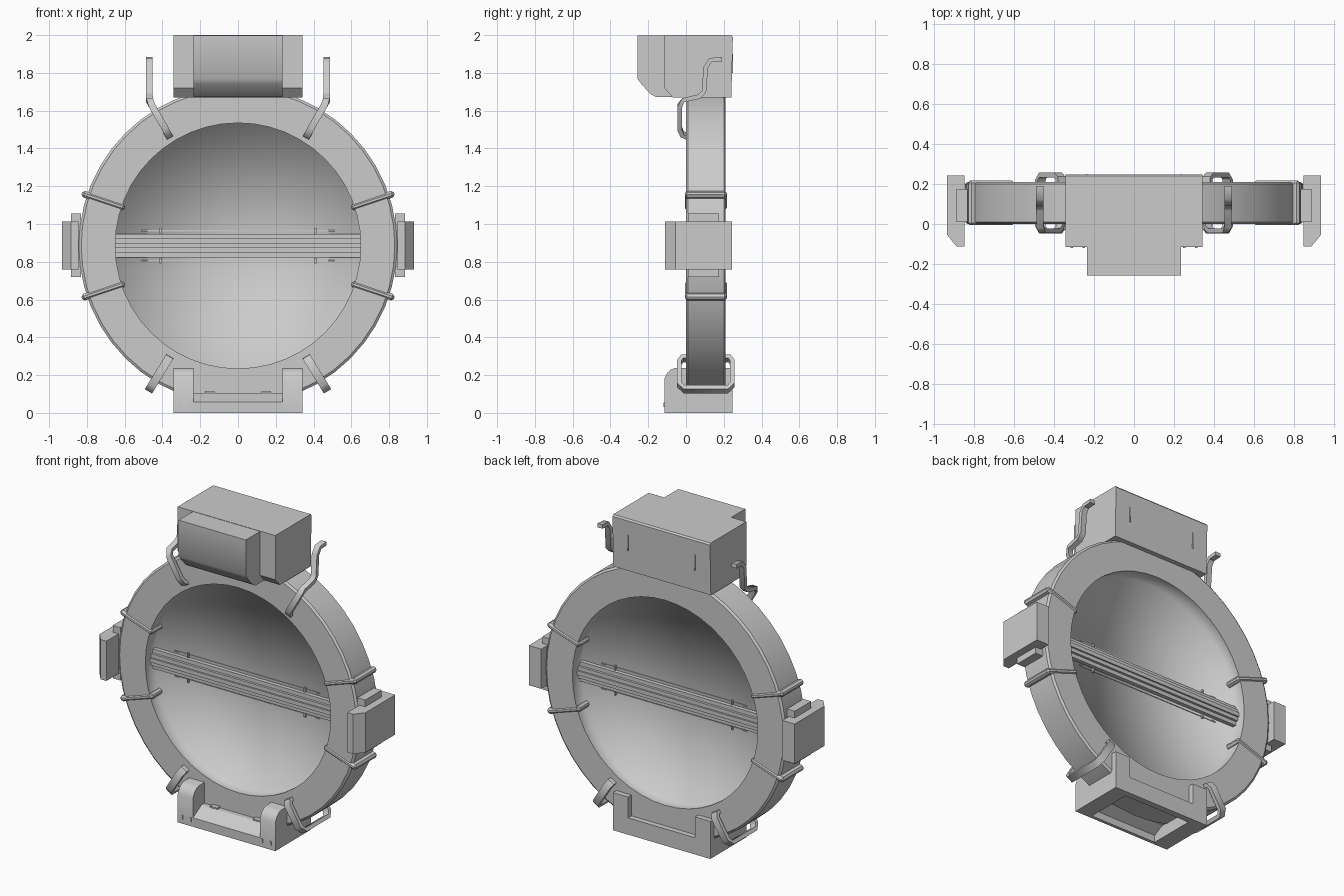
import bpy, bmesh, math
from mathutils import Vector, Matrix

if "Cube" in bpy.data.objects:
    bpy.data.objects.remove(bpy.data.objects["Cube"], do_unlink=True)

GREY = (0.6, 0.6, 0.6, 1)
mat = bpy.data.materials.new("plain grey")
mat.use_nodes = True
mat.diffuse_color = GREY
mat.node_tree.nodes["Principled BSDF"].inputs["Base Color"].default_value = GREY

CZ = 0.885   # height of the ring centre
MID = 0.105  # depth of the ring's middle plane


def finish(name, bm, smooth=None):
    """Turn a bmesh into an object; smooth is the sharp-edge angle."""
    bmesh.ops.recalc_face_normals(bm, faces=bm.faces)
    if smooth:
        for f in bm.faces:
            f.smooth = True
        for e in bm.edges:
            if len(e.link_faces) == 2 and e.calc_face_angle(0) > smooth:
                e.smooth = False
    me = bpy.data.meshes.new(name)
    bm.to_mesh(me)
    bm.free()
    me.materials.append(mat)
    ob = bpy.data.objects.new(name, me)
    bpy.context.collection.objects.link(ob)
    return ob


def box(name, x, y, z, turn=None):
    bm = bmesh.new()
    bmesh.ops.create_cube(bm, size=1)
    for v in bm.verts:
        v.co = Vector([(r[0] + r[1]) / 2 + c * (r[1] - r[0])
                       for r, c in zip((x, y, z), v.co)])
    if turn:
        bm.transform(turn)
    return finish(name, bm)


def prism(name, pts, axis, lo, hi, smooth=None):
    """Extrude a profile: (y, z) along x, or (x, y) along z."""
    bm = bmesh.new()
    at = (lambda p, d: (d, p[0], p[1])) if axis == "x" else (lambda p, d: (p[0], p[1], d))
    face = bm.faces.new([bm.verts.new(at(p, lo)) for p in pts])
    new = bmesh.ops.extrude_face_region(bm, geom=[face])["geom"]
    bmesh.ops.translate(bm, vec=at((0, 0), hi - lo),
                        verts=[v for v in new if isinstance(v, bmesh.types.BMVert)])
    return finish(name, bm, smooth)


def band(name, path, sides, width, thick):
    """Sweep a flat bar along a path; sides gives its width direction."""
    bm = bmesh.new()
    rows = []
    for i, (p, w) in enumerate(zip(path, sides)):
        a, b = path[max(i - 1, 0)], path[min(i + 1, len(path) - 1)]
        w = w.normalized() * width / 2
        n = (b - a).cross(w).normalized() * thick / 2
        rows.append([bm.verts.new(p + c) for c in (w + n, w - n, -w - n, n - w)])
    for r, q in zip(rows, rows[1:]):
        for k in range(4):
            bm.faces.new((r[k], r[k - 1], q[k - 1], q[k]))
    bm.faces.new(rows[0])
    bm.faces.new(rows[-1])
    return finish(name, bm, 0.9)


# Ring with a thin web closing its opening, turned as one solid
half = [(0, 0.01), (0.65, 0.01), (0.65, MID), (0.83, MID), (0.843, 0.095)]
profile = [(r, -d) for r, d in half] + [(r, d) for r, d in reversed(half)]
bm = bmesh.new()
verts = [bm.verts.new((r, y + MID, 0)) for r, y in profile]
edges = [bm.edges.new(pair) for pair in zip(verts, verts[1:])]
bmesh.ops.spin(bm, geom=verts + edges, cent=(0, 0, 0), axis=(0, 1, 0),
               angle=math.tau, steps=48, use_merge=True)
bmesh.ops.remove_doubles(bm, verts=bm.verts, dist=0.0005)
bmesh.ops.translate(bm, verts=bm.verts, vec=(0, 0, CZ))
ring = finish("ring_and_web", bm, 0.5)
for e in ring.data.edges:   # soft blend between web and inner wall
    if all(abs(ring.data.vertices[i].co.y - MID) < 0.02 for i in e.vertices):
        e.use_edge_sharp = False

# Stepped crossbar on both sides of the web
for label, h, d in (("base", 0.062, 0.035), ("middle", 0.037, 0.05), ("ridge", 0.013, 0.06)):
    box("crossbar_" + label, (-0.652, 0.652), (MID - d, MID + d), (CZ - h, CZ + h))
for s in (-1, 1):
    z = CZ + s * 0.079
    box("crossbar_rail", (-0.51, 0.51), (MID - 0.014, MID + 0.014), (z - 0.003, z + 0.003))
    for x in (-0.41, 0.41):
        box("rail_clip", (x - 0.005, x + 0.005), (MID - 0.025, MID + 0.025),
            (z - 0.014, z + 0.014))

# Top housing: main block, deeper front block, seams at the back
prism("top_housing", [(-0.115, 2), (-0.115, 1.72), (-0.07, 1.67), (0.24, 1.67), (0.248, 1.99),
                      (0.24, 2)], "x", -0.342, 0.342)
prism("top_front_block", [(-0.258, 1.998), (-0.258, 1.77), (-0.235, 1.74), (-0.19, 1.69),
                          (-0.16, 1.672), (0, 1.672), (0, 1.998)], "x", -0.235, 0.235, 0.8)
for x in (-0.235, 0.235):
    box("housing_seam", (x - 0.003, x + 0.003), (0.24, 0.25), (1.8, 1.9))

# Foot: two posts joined by a front shelf and a back wall, open below
post = [(-0.115, 0), (-0.115, 0.18), (-0.1, 0.21), (-0.08, 0.23), (-0.055, 0.238),
        (0.245, 0.238), (0.245, 0)]
for s in (-1, 1):
    prism("foot_post", post, "x", s * 0.235, s * 0.342, 0.8)
    for x in (0.25, 0.31):
        box("foot_bolt", (s * x - 0.006, s * x + 0.006), (-0.12, -0.11), (0.03, 0.055))
    box("shelf_tab", (s * 0.15 - 0.025, s * 0.15 + 0.025), (-0.03, 0.005), (0.1, 0.115))
prism("foot_shelf", [(-0.115, 0), (-0.115, 0.057), (-0.03, 0.106), (0.01, 0.106),
                     (0.01, 0.08), (-0.03, 0.08), (-0.095, 0.045), (-0.095, 0)],
      "x", -0.236, 0.236)
box("foot_back_wall", (-0.236, 0.236), (0.205, 0.245), (0, 0.106))

for s in (-1, 1):
    # Side box with a chamfered outer front corner, and the tab behind it
    prism("side_box", [(s * x, y) for x, y in ((0.845, 0.243), (0.932, 0.243), (0.932, -0.055),
                                               (0.885, -0.112), (0.845, -0.112))],
          "z", 0.76, 1.012)
    box("side_tab", sorted((s * 0.83, s * 0.885)), (0.01, 0.175), (0.72, 1.055))
    for t in (-1, 1):
        # Straps clamped around the ring
        turn = Matrix.Translation((0, 0, CZ)) @ Matrix.Rotation(
            math.radians(-18.5 * t if s > 0 else 180 + 18.5 * t), 4, "Y")
        strap = box("ring_strap", (0.632, 0.872), (-0.006, 0.216), (-0.018, 0.018), turn)
        bev = strap.modifiers.new("bevel", "BEVEL")
        bev.width = 0.012
        bev.segments = 1

    # Lower handles wrapped from the front face to the back face
    ang = math.radians(58.4)
    out = Vector((s * math.cos(ang), 0, -math.sin(ang)))
    side = Vector((math.sin(ang), 0, s * math.cos(ang)))
    leg = [(0.70, 0.1), (0.70, 0.125), (0.725, 0.14), (0.865, 0.14), (0.893, 0.115)]
    loop = [(r, -d) for r, d in leg] + [(r, d) for r, d in reversed(leg)]
    path = [out * r + Vector((0, y + MID, CZ)) for r, y in loop]
    band("lower_handle", path, [side] * len(path), 0.045, 0.024)

    # Upper handles rising from the front face beside the housing
    path = [Vector((s * x, y, z)) for x, y, z in (
        (0.365, 0.005, 1.465), (0.37, -0.02, 1.475), (0.385, -0.034, 1.505),
        (0.455, -0.034, 1.625), (0.468, -0.015, 1.655), (0.47, 0.07, 1.675),
        (0.47, 0.095, 1.70), (0.47, 0.105, 1.83), (0.47, 0.13, 1.868), (0.47, 0.19, 1.872))]
    slant, flat = Vector((0.87, 0, -s * 0.5)), Vector((1, 0, 0))
    band("upper_handle", path, [slant] * 4 + [flat] * 6, 0.036, 0.024)
